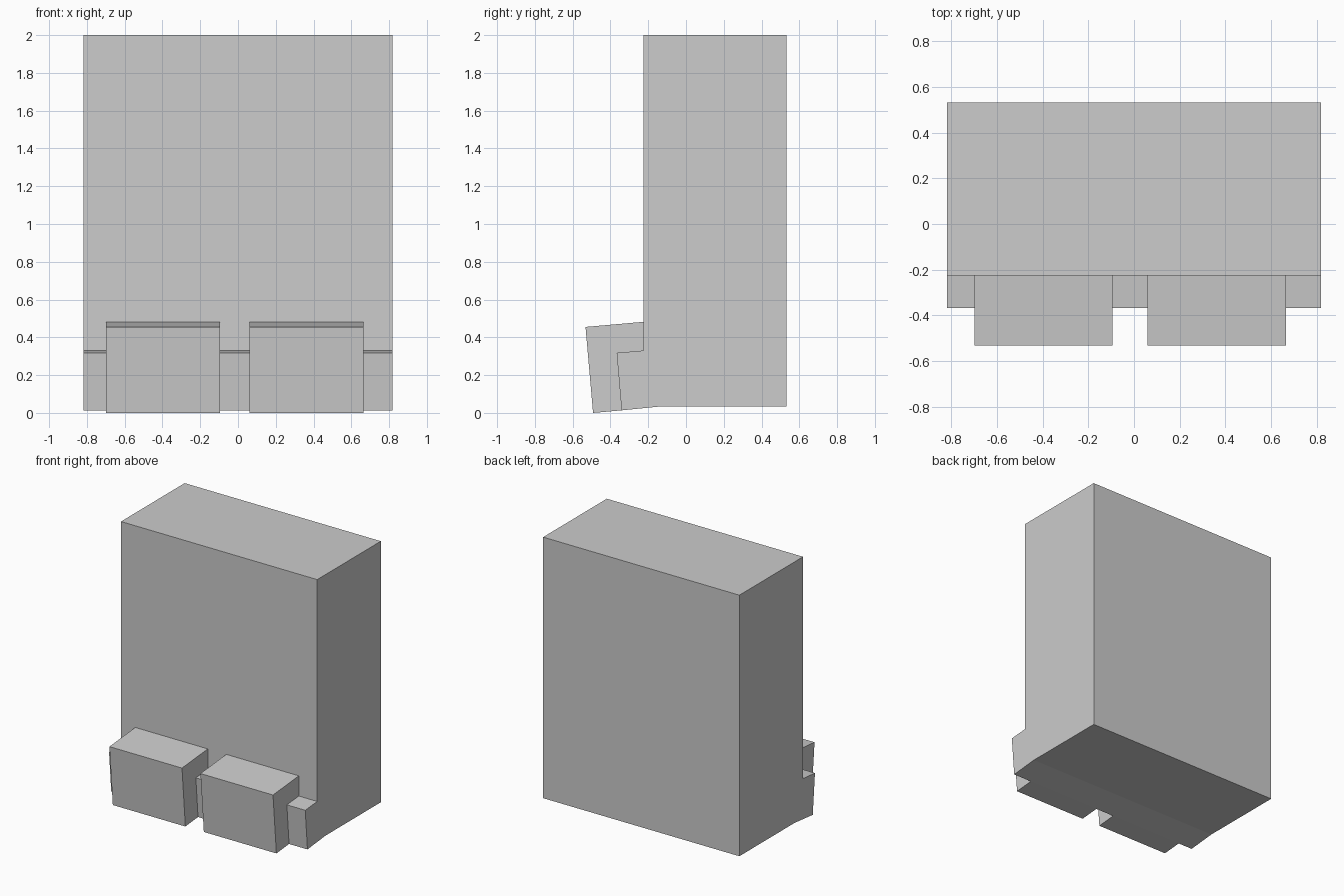
import bpy
import bmesh

cube = bpy.data.objects.get("Cube")
if cube:
    bpy.data.objects.remove(cube, do_unlink=True)

# Single flat grey
grey = bpy.data.materials.new("light_grey")
grey.use_nodes = True
colour = (0.604, 0.604, 0.604, 1.0)
grey.diffuse_color = colour
grey.node_tree.nodes["Principled BSDF"].inputs["Base Color"].default_value = colour


def extrude_profile(name, profile, x_min, x_max):
    """Sweep a side profile of (y, z) points from x_min to x_max."""
    bm = bmesh.new()
    face = bm.faces.new([bm.verts.new((x_min, y, z)) for y, z in profile])
    swept = bmesh.ops.extrude_face_region(bm, geom=[face])
    verts = [v for v in swept["geom"] if isinstance(v, bmesh.types.BMVert)]
    bmesh.ops.translate(bm, verts=verts, vec=(x_max - x_min, 0, 0))
    bmesh.ops.recalc_face_normals(bm, faces=bm.faces)
    mesh = bpy.data.meshes.new(name)
    bm.to_mesh(mesh)
    bm.free()
    mesh.materials.append(grey)
    obj = bpy.data.objects.new(name, mesh)
    bpy.context.collection.objects.link(obj)
    return obj


# Tall body with a low, slightly tilted ledge along the front
body_profile = [
    (0.532, 0.035), (0.532, 2.0), (-0.225, 2.0), (-0.225, 0.33),
    (-0.367, 0.318), (-0.341, 0.0134), (-0.125, 0.035),
]
extrude_profile("body", body_profile, -0.817, 0.817)

# Two tilted blocks that wrap over the ledge
block_profile = [
    (-0.492, 0.0), (-0.341, 0.0134), (-0.367, 0.318),
    (-0.225, 0.33), (-0.225, 0.482), (-0.532, 0.455),
]
for name, x_min in (("right_front_block", -0.698), ("left_front_block", 0.06)):
    extrude_profile(name, block_profile, x_min, x_min + 0.604)
